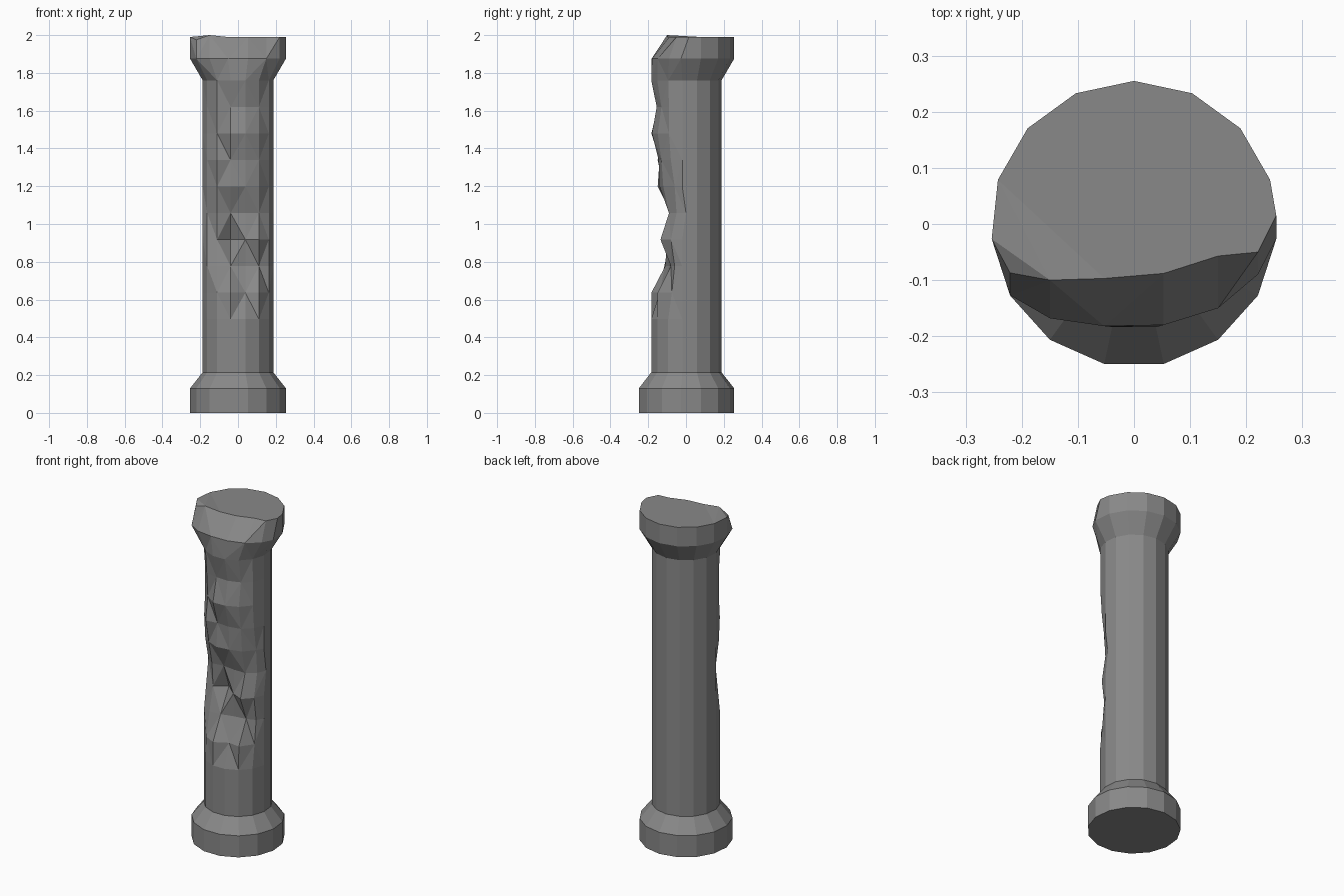
import bpy, bmesh, math

if "Cube" in bpy.data.objects:
    bpy.data.objects.remove(bpy.data.objects["Cube"])

N = 15
R_END, R_SHAFT = 0.255, 0.188

stone = bpy.data.materials.new("grey stone")
stone.diffuse_color = (0.25, 0.25, 0.25, 1)
stone.use_nodes = True
stone.node_tree.nodes["Principled BSDF"].inputs["Base Color"].default_value = stone.diffuse_color

# Ring heights and radii: plinth, shaft rings, capital
rings = [(0.0, R_END), (0.13, R_END)]
rings += [(0.215 + 0.1405 * i, R_SHAFT) for i in range(12)]
rings += [(1.875, R_END), (1.99, R_END)]

# Chipped front: y of the six front corners, left to right, per damaged ring
chips = {
    5: (-0.09, -0.145, -0.183, -0.14, -0.15, -0.075),
    6: (-0.09, -0.115, -0.11, -0.09, -0.08, -0.06),
    7: (-0.07, -0.08, -0.03, -0.10, -0.135, -0.08),
    8: (-0.05, -0.09, -0.08, -0.09, -0.09, -0.05),
    9: (-0.08, -0.12, -0.15, -0.14, -0.12, -0.06),
    10: (-0.09, -0.15, -0.14, -0.145, -0.13, -0.08),
    11: (-0.08, -0.13, -0.183, -0.18, -0.15, -0.09),
    12: (-0.08, -0.14, -0.15, -0.155, -0.13, -0.09),
    14: (-0.127, -0.168, -0.182, -0.18, -0.15, -0.09),
    15: (-0.087, -0.10, -0.097, -0.088, -0.057, -0.05),
}

bm = bmesh.new()
loops = []
for r, (z, rad) in enumerate(rings):
    loop = []
    for k in range(N):
        a = math.radians(90 + 24 * k)
        x, y = rad * math.cos(a), rad * math.sin(a)
        if r in chips and 5 <= k <= 10:
            y = chips[r][k - 5]
        loop.append(bm.verts.new((x, y, z)))
    loops.append(loop)

# Raised broken lip and shifted corner on the capital
loops[15][6].co.z = 2.0
loops[15][5].co.z = 1.975
loops[15][11].co.y = 0.015
loops[8][11].co.y = 0.0

# Side walls; the chipped front is split into triangles
for r in range(len(loops) - 1):
    lo, hi = loops[r], loops[r + 1]
    for k in range(N):
        j = (k + 1) % N
        q = [lo[k], lo[j], hi[j], hi[k]]
        if 4 <= k <= 10 and 4 <= r:
            if (r + k) % 2:
                bm.faces.new((q[0], q[1], q[2]))
                bm.faces.new((q[0], q[2], q[3]))
            else:
                bm.faces.new((q[0], q[1], q[3]))
                bm.faces.new((q[1], q[2], q[3]))
        else:
            bm.faces.new(q)

# End caps
bm.faces.new(loops[0][::-1])
top = bm.faces.new(loops[-1])
bmesh.ops.triangulate(bm, faces=[top])
bmesh.ops.recalc_face_normals(bm, faces=bm.faces[:])

mesh = bpy.data.meshes.new("broken_column")
bm.to_mesh(mesh)
bm.free()
mesh.materials.append(stone)
column = bpy.data.objects.new("broken_column", mesh)
bpy.context.collection.objects.link(column)
